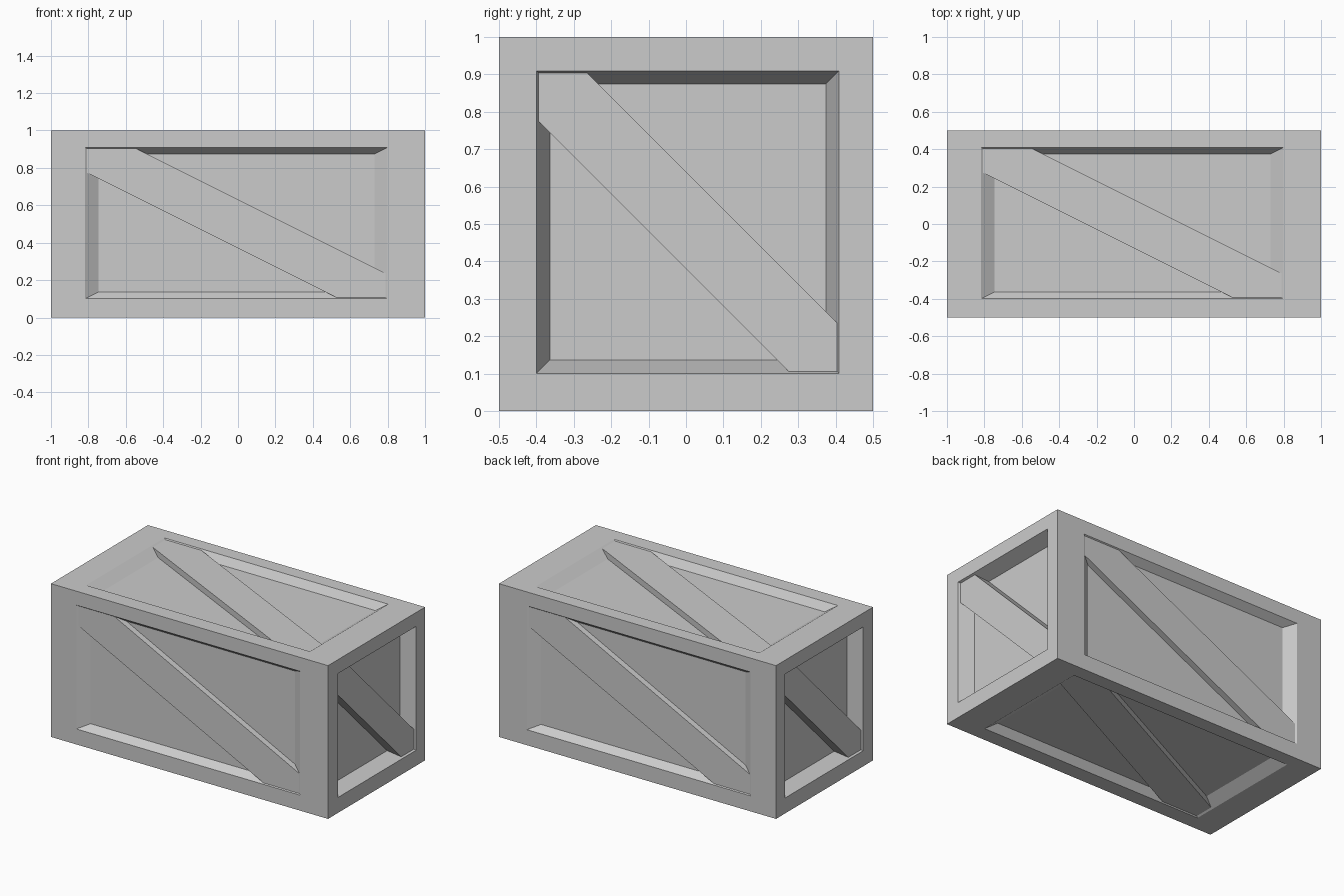
import bpy
import bmesh
from mathutils import Vector

if "Cube" in bpy.data.objects:
    bpy.data.objects.remove(bpy.data.objects["Cube"], do_unlink=True)

# One plain grey for the whole crate
grey = bpy.data.materials.new("crate grey")
grey.use_nodes = True
colour = (0.6, 0.6, 0.6, 1.0)
grey.diffuse_color = colour
grey.node_tree.nodes["Principled BSDF"].inputs["Base Color"].default_value = colour

STRETCH = Vector((2.0, 1.0, 1.0))          # unit cube to crate size
SHIFT = Vector((-0.0045, 0.005, 0.005))    # recesses sit slightly off centre
OUTER, INNER = 0.404, 0.369                # recess half widths, rim and floor
FLOOR, BRACE_TOP = 0.047, 0.007            # depths below the outer face
X, Y, Z = Vector((1, 0, 0)), Vector((0, 1, 0)), Vector((0, 0, 1))

# Side name: across and up directions, seen from outside
SIDES = {
    "front": (X, Z), "right_end": (Y, Z), "back": (-X, Z),
    "left_end": (-Y, Z), "top": (X, Y), "bottom": (X, -Y),
}


def place(side, u, v, depth, shifted=True):
    """Point on a side of the crate, at a depth below its surface."""
    across, up = SIDES[side]
    normal = across.cross(up)
    p = across * u + up * v + normal * (0.5 - depth)
    if shifted:
        p += SHIFT - normal * SHIFT.dot(normal)
    p += Z * 0.5
    return Vector(a * b for a, b in zip(p, STRETCH))


def finish(bm, name):
    bmesh.ops.remove_doubles(bm, verts=bm.verts, dist=0.0001)
    bmesh.ops.recalc_face_normals(bm, faces=bm.faces)
    mesh = bpy.data.meshes.new(name)
    bm.to_mesh(mesh)
    bm.free()
    mesh.materials.append(grey)
    obj = bpy.data.objects.new(name, mesh)
    bpy.context.collection.objects.link(obj)


def square(half):
    return [(-half, -half), (half, -half), (half, half), (-half, half)]


# Crate body: frame, sloped recess walls and sunken panel on every side
bm = bmesh.new()
for side in SIDES:
    rings = [
        [bm.verts.new(place(side, u, v, depth, moved)) for u, v in square(half)]
        for half, depth, moved in (
            (0.5, 0, False), (OUTER, 0, True), (INNER, FLOOR, True))
    ]
    for a, b in zip(rings, rings[1:]):
        for i in range(4):
            j = (i + 1) % 4
            bm.faces.new((a[i], a[j], b[j], b[i]))
    bm.faces.new(rings[-1])
finish(bm, "crate_body")

# Diagonal brace on every side, from upper left to lower right
END, CUT = 0.4, 0.27
OUTLINE = [(-END, END), (-END, CUT), (CUT, -END),
           (END, -END), (END, -CUT), (-CUT, END)]
for side in SIDES:
    bm = bmesh.new()
    top = [bm.verts.new(place(side, u, v, BRACE_TOP)) for u, v in OUTLINE]
    base = [bm.verts.new(place(side, u, v, FLOOR + 0.005)) for u, v in OUTLINE]
    bm.faces.new(top)
    bm.faces.new(base[::-1])
    for i in range(len(top)):
        j = (i + 1) % len(top)
        bm.faces.new((top[i], base[i], base[j], top[j]))
    finish(bm, side + "_brace")
